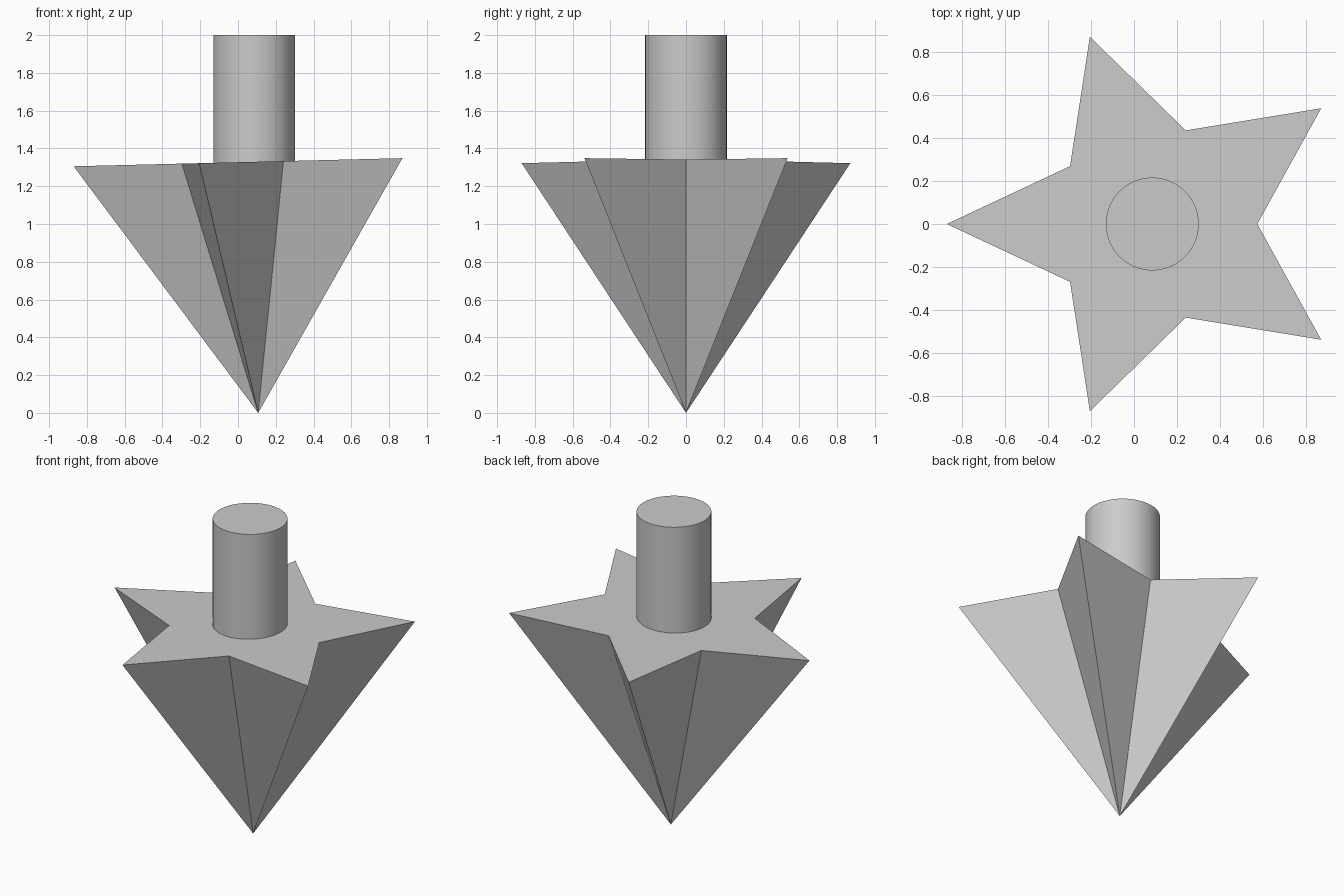
import bpy
import bmesh
from math import cos, sin, pi, radians

cube = bpy.data.objects.get("Cube")
if cube:
    bpy.data.objects.remove(cube, do_unlink=True)

# Single plain grey
grey = bpy.data.materials.new("plain_grey")
grey.use_nodes = True
colour = (0.6, 0.6, 0.6, 1)
grey.diffuse_color = colour
grey.node_tree.nodes["Principled BSDF"].inputs["Base Color"].default_value = colour

CENTRE_X = 0.092
RADIUS_X, RADIUS_Y = 0.962, 0.915


def top_height(x):
    """Height of the slightly tilted star face."""
    return 1.327 + 0.0247 * x


# Star-based pyramid pointing down
bm = bmesh.new()
rim = []
for i in range(10):
    angle = pi * i / 5
    reach = 0.5 if i % 2 == 0 else 1.0
    x = CENTRE_X + reach * RADIUS_X * cos(angle)
    y = reach * RADIUS_Y * sin(angle)
    rim.append(bm.verts.new((x, y, top_height(x))))
tip = bm.verts.new((0.107, 0, 0))
bm.faces.new(rim)
for i, vert in enumerate(rim):
    bm.faces.new((rim[(i + 1) % 10], vert, tip))
bmesh.ops.recalc_face_normals(bm, faces=bm.faces)
mesh = bpy.data.meshes.new("star_spike")
bm.to_mesh(mesh)
bm.free()
star = bpy.data.objects.new("star_spike", mesh)
bpy.context.collection.objects.link(star)
mesh.materials.append(grey)

# Round post standing on the star, its foot sunk just below the face
foot, head = 1.31, 2.0
bpy.ops.mesh.primitive_cylinder_add(vertices=64, radius=0.216, depth=head - foot,
                                    location=(0.085, 0, (foot + head) / 2))
post = bpy.context.object
post.name = "round_post"
post.data.materials.append(grey)
bpy.ops.object.shade_smooth_by_angle(angle=radians(30))
